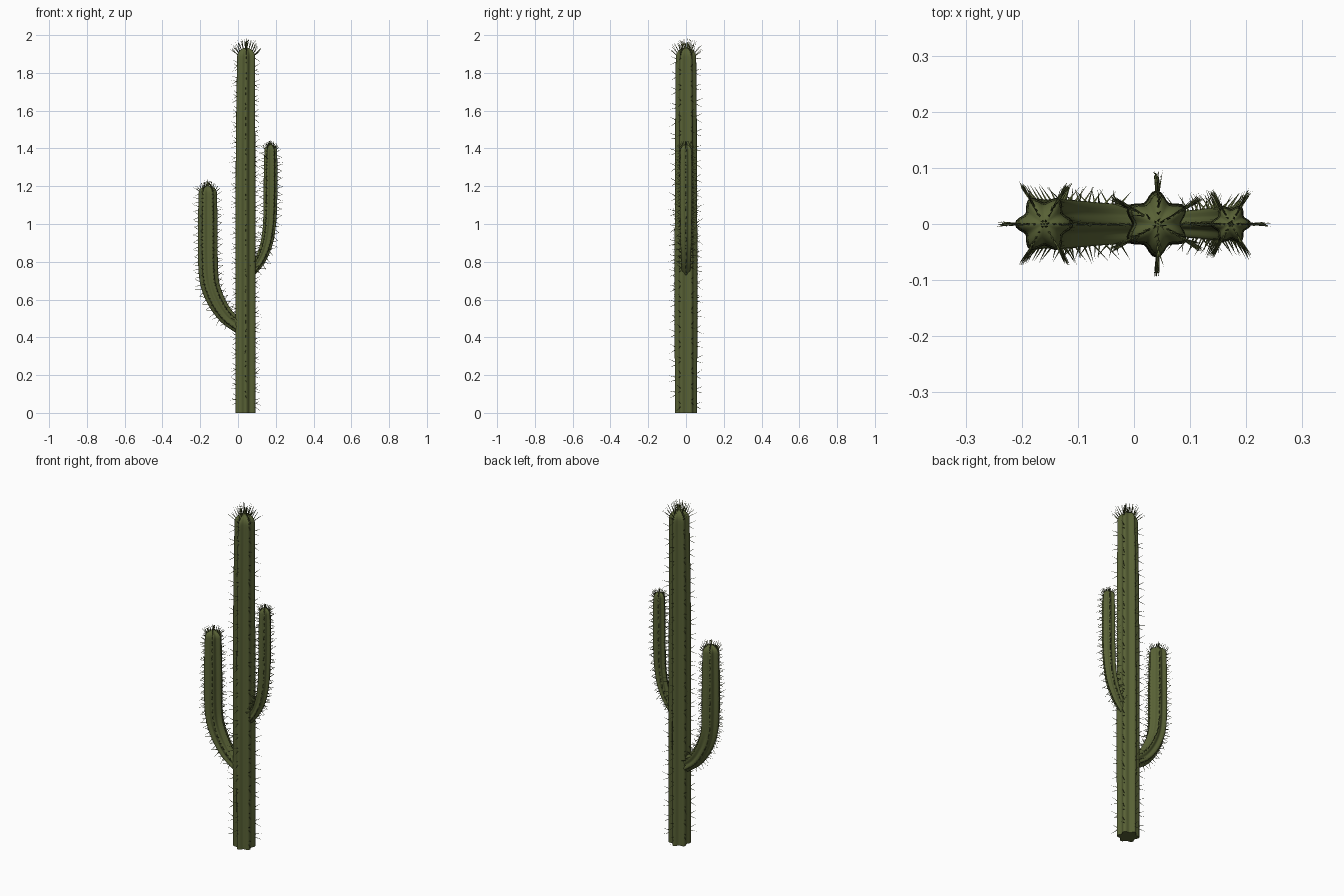
import bpy, math, random
from mathutils import Vector

if "Cube" in bpy.data.objects:
    bpy.data.objects.remove(bpy.data.objects["Cube"])

random.seed(4)
RIBS, SEG = 6, 48
STEP = 0.02


def material(name, col):
    m = bpy.data.materials.new(name)
    m.diffuse_color = (*col, 1)
    m.use_nodes = True
    m.node_tree.nodes["Principled BSDF"].inputs["Base Color"].default_value = m.diffuse_color
    return m


GREEN = material("cactus green", (0.098, 0.12, 0.036))


def add_object(name, verts, faces, mat):
    me = bpy.data.meshes.new(name)
    me.from_pydata(verts, [], faces)
    me.materials.append(mat)
    ob = bpy.data.objects.new(name, me)
    bpy.context.collection.objects.link(ob)
    return ob


def resample(pts):
    """Smooth (x, z, radius) path, evenly stepped."""
    p = [Vector(q) for q in pts]
    p = [2 * p[0] - p[1]] + p + [2 * p[-1] - p[-2]]
    out = []
    for i in range(1, len(p) - 2):
        a, b, c, d = p[i - 1:i + 3]
        n = max(1, round((c - b).length / STEP))
        m0 = (c - a) / (c - a).length * (c - b).length
        m1 = (d - b) / (d - b).length * (c - b).length
        for k in range(n):
            t = k / n
            out.append((2*t**3 - 3*t*t + 1) * b + (t**3 - 2*t*t + t) * m0
                       + (3*t*t - 2*t**3) * c + (t**3 - t*t) * m1)
    return out + [p[-2]]


def stem(name, pts, phase, cap, every, length, crown):
    path = resample(pts)
    frames = []
    for i, q in enumerate(path):
        d = path[min(i + 1, len(path) - 1)] - path[max(i - 1, 0)]
        t = Vector((d.x, 0, d.y)).normalized()
        frames.append((Vector((q.x, 0, q.y)), t, Vector((t.z, 0, -t.x)), q.z))
    # rounded tip rings
    c, t, n, r = frames[-1]
    body = len(frames)
    for k in range(1, 7):
        a = math.radians(14 * k)
        frames.append((c + t * cap * math.sin(a), t, n, r * math.cos(a)))
    verts, faces = [], []
    Y = Vector((0, 1, 0))
    for c, t, n, r in frames:
        for j in range(SEG):
            a = 2 * math.pi * j / SEG
            k = r * (0.865 + 0.135 * math.cos(RIBS * (a - phase)))
            verts.append(c + k * (math.cos(a) * n + math.sin(a) * Y))
    for i in range(len(frames) - 1):
        for j in range(SEG):
            k = (j + 1) % SEG
            faces.append((i*SEG + j, i*SEG + k, (i+1)*SEG + k, (i+1)*SEG + j))
    faces.append(tuple(reversed(range(SEG))))
    verts.append(frames[body - 1][0] + frames[-1][1] * cap)
    last = (len(frames) - 1) * SEG
    for j in range(SEG):
        faces.append((last + j, last + (j + 1) % SEG, len(verts) - 1))
    ob = add_object(name, verts, faces, GREEN)
    bpy.context.view_layer.objects.active = ob
    ob.select_set(True)
    bpy.ops.object.shade_smooth_by_angle(angle=math.radians(50))
    ob.select_set(False)

    # spines: thin three-sided cones
    sv, sf = [], []

    def spine(base, direction, ln, w=0.0021):
        d = direction.normalized()
        u = d.orthogonal().normalized()
        v = d.cross(u)
        s = len(sv)
        for k in range(3):
            a = 2 * math.pi * k / 3
            sv.append(base - d * 0.003 + w * (math.cos(a) * u + math.sin(a) * v))
        sv.append(base + d * ln)
        sf.extend([(s, s+1, s+3), (s+1, s+2, s+3), (s+2, s, s+3), (s+2, s+1, s)])

    for g in range(RIBS):
        a = phase + 2 * math.pi * g / RIBS
        for i in range(2 + g % every, body, every):
            c, t, n, r = frames[i]
            out = math.cos(a) * n + math.sin(a) * Y
            side = t.cross(out)
            for tilt in (-0.4, 0.5):
                d = out + t * (tilt + random.uniform(-.3, .3)) + side * random.uniform(-.15, .15)
                spine(c + out * r + t * tilt * 0.02, d, length * random.uniform(.9, 1.15))
        # crown spines along the ribs of the tip
        for i in range(body, len(frames)):
            c, t, n, r = frames[i]
            out = math.cos(a) * n + math.sin(a) * Y
            f = (i - body + 1) / 6
            for _ in range(2):
                d = out * (0.8 - 0.6 * f) + t * (0.5 + f) + Vector([random.uniform(-.2, .2) for _ in range(3)])
                spine(c + out * r, d, crown * random.uniform(.65, .9))
    spine(verts[-1], Vector((0, 0, 1)), crown)
    add_object(name + "_spines", sv, sf, GREEN)


# main trunk
stem("trunk", [(0.04, 0, 0.059), (0.04, 0.7, 0.06), (0.04, 1.4, 0.058),
               (0.043, 1.885, 0.054)], math.pi / 2, 0.048, 4, 0.034, 0.067)
# lower, thicker arm on the left
stem("left_arm", [(0.01, 0.455, 0.038), (-0.06, 0.51, 0.042), (-0.113, 0.588, 0.047),
                  (-0.147, 0.675, 0.05), (-0.158, 0.77, 0.052), (-0.16, 1.0, 0.052),
                  (-0.16, 1.165, 0.048)], 0, 0.038, 2, 0.033, 0.037)
# upper, slimmer arm on the right
stem("right_arm", [(0.07, 0.745, 0.025), (0.113, 0.802, 0.028), (0.148, 0.885, 0.032),
                   (0.165, 0.98, 0.034), (0.171, 1.1, 0.036), (0.173, 1.3, 0.036),
                   (0.173, 1.39, 0.033)], 0, 0.03, 2, 0.034, 0.03)
